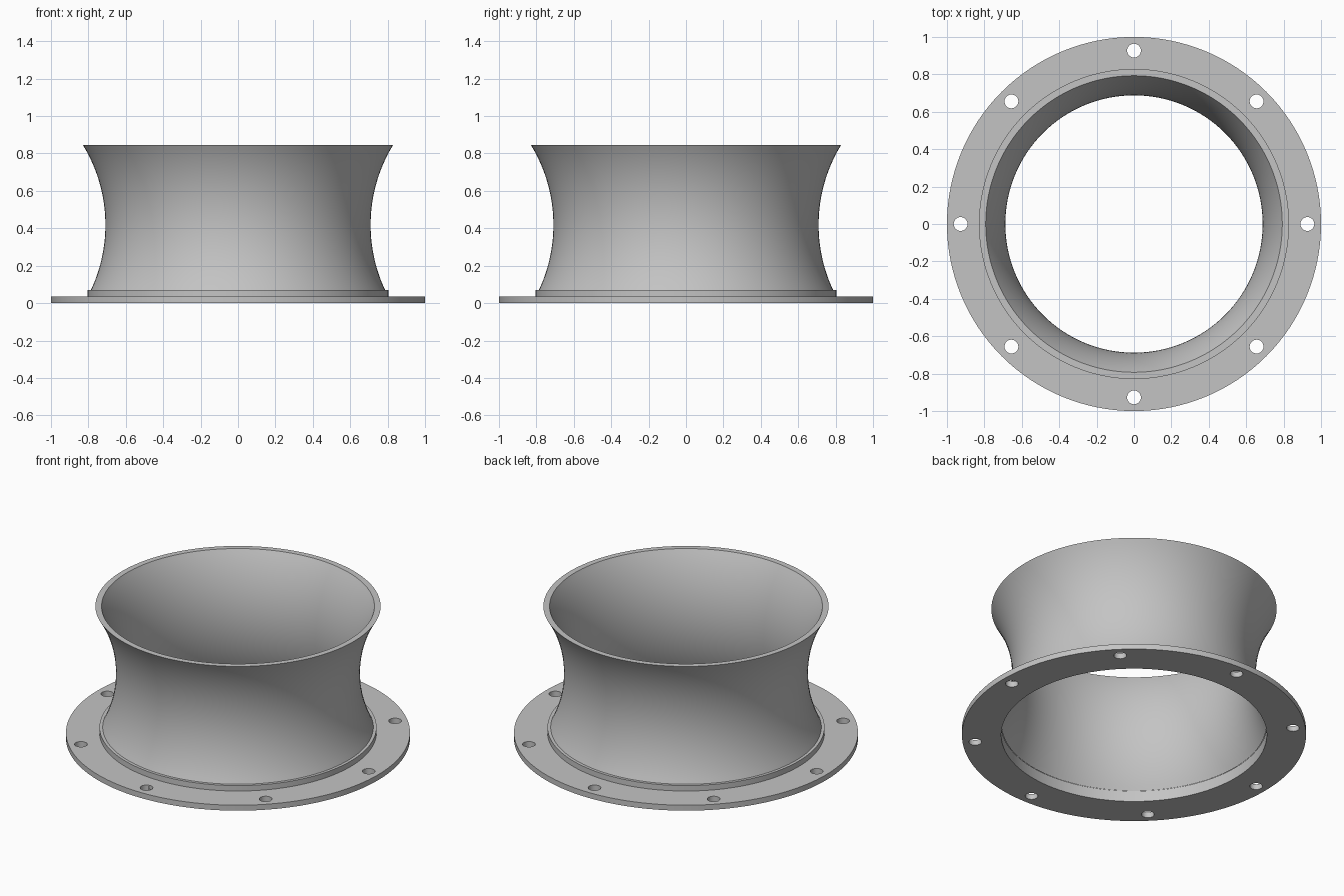
import bpy
import math

SEGMENTS = 128
FLANGE_TOP = 0.035
COLLAR_TOP = 0.07
RIM_TOP = 0.845
BORE = 0.772

cube = bpy.data.objects.get("Cube")
if cube:
    bpy.data.objects.remove(cube, do_unlink=True)

grey = bpy.data.materials.new("plain grey")
grey.use_nodes = True
colour = (0.55, 0.55, 0.55, 1)
grey.diffuse_color = colour
grey.node_tree.nodes["Principled BSDF"].inputs["Base Color"].default_value = colour


def lathe(name, profile, closed):
    """Revolve (radius, height) points around the z axis."""
    n = len(profile)
    verts = []
    for s in range(SEGMENTS):
        a = math.tau * s / SEGMENTS
        verts += [(r * math.cos(a), r * math.sin(a), z) for r, z in profile]
    faces = []
    for s in range(SEGMENTS):
        here, after = s * n, (s + 1) % SEGMENTS * n
        for i in range(n if closed else n - 1):
            j = (i + 1) % n
            faces.append((here + i, after + i, after + j, here + j))
    mesh = bpy.data.meshes.new(name)
    mesh.from_pydata(verts, [], faces)
    mesh.materials.append(grey)
    obj = bpy.data.objects.new(name, mesh)
    bpy.context.collection.objects.link(obj)
    return obj


def select_only(obj):
    bpy.ops.object.select_all(action="DESELECT")
    obj.select_set(True)
    bpy.context.view_layer.objects.active = obj


def waist_arc(throat, waist_z, radius, steps=28):
    """Points up a concave arc that is narrowest at waist_z."""
    low = math.asin((COLLAR_TOP - waist_z) / radius)
    high = math.asin((RIM_TOP - waist_z) / radius)
    angles = [low + (high - low) * i / steps for i in range(steps + 1)]
    return [(throat + radius * (1 - math.cos(a)), waist_z + radius * math.sin(a))
            for a in angles]


# Flange with its raised collar
flange = lathe("flange", [
    (BORE, 0), (1, 0), (1, FLANGE_TOP), (0.805, FLANGE_TOP),
    (0.805, COLLAR_TOP), (BORE, COLLAR_TOP)], True)

# Ring of eight bolt holes
for k in range(8):
    a = math.tau * k / 8
    bpy.ops.mesh.primitive_cylinder_add(
        vertices=32, radius=0.037, depth=0.2,
        location=(0.927 * math.cos(a), 0.927 * math.sin(a), 0))
    cutter = bpy.context.object
    cutter.name = "bolt_hole_cutter"
    cutter.hide_render = True
    cutter.data.materials.append(grey)
    select_only(flange)
    cut = flange.modifiers.new("bolt hole", "BOOLEAN")
    cut.operation = "DIFFERENCE"
    cut.solver = "EXACT"
    cut.object = cutter
    bpy.ops.object.modifier_apply(modifier=cut.name)
    bpy.data.objects.remove(cutter, do_unlink=True)

# Waisted neck: outer wall up, across the rim, inner wall down
outer = waist_arc(0.709, 0.418, 0.82)
inner = waist_arc(0.688, 0.435, 0.853)
neck = lathe("neck", outer + inner[::-1], False)

for part in (flange, neck):
    select_only(part)
    bpy.ops.object.shade_smooth_by_angle(angle=math.radians(30))
